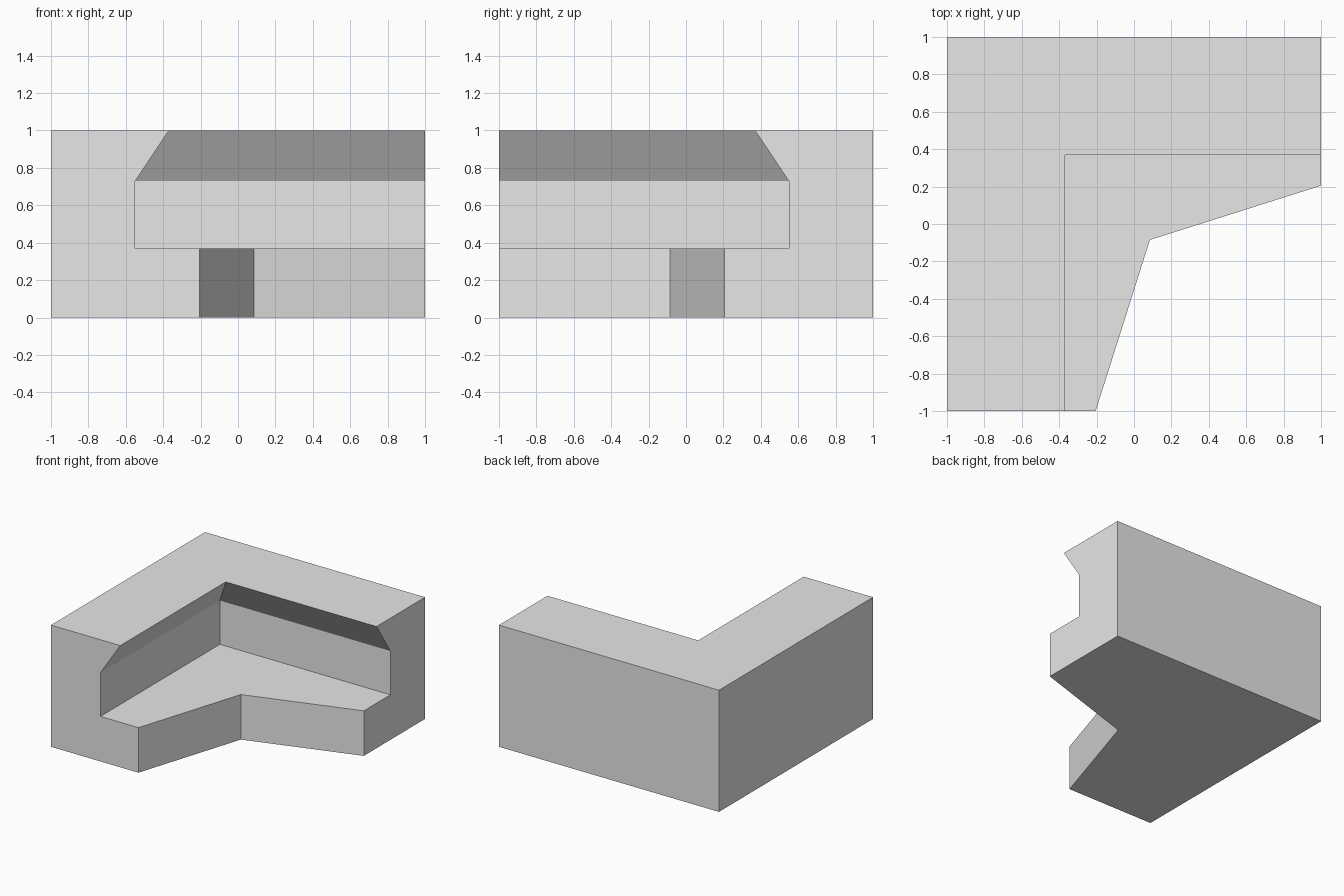
import bpy
import bmesh

cube = bpy.data.objects.get("Cube")
if cube:
    bpy.data.objects.remove(cube, do_unlink=True)

# Plain grey material
grey = bpy.data.materials.new("light grey")
grey.use_nodes = True
colour = (0.8, 0.8, 0.8, 1.0)
grey.diffuse_color = colour
grey.node_tree.nodes["Principled BSDF"].inputs["Base Color"].default_value = colour

# Wall profile: (offset at the open ends, offset at the inner corner, height)
profile = [
    (-1.0, -1.0, 0.0),       # outer foot
    (-0.205, 0.085, 0.0),    # ledge foot
    (-0.205, 0.085, 0.37),   # ledge lip
    (-0.55, -0.55, 0.37),    # back of ledge
    (-0.55, -0.55, 0.73),    # top of recess
    (-0.37, -0.37, 1.0),     # sloped overhang
    (-1.0, -1.0, 1.0),       # outer top
]

# Sweep the profile from the front end, round the mitred corner, to the side end
bm = bmesh.new()
stations = [
    [bm.verts.new((end, -1, z)) for end, corner, z in profile],
    [bm.verts.new((corner, -corner, z)) for end, corner, z in profile],
    [bm.verts.new((1, -end, z)) for end, corner, z in profile],
]
for a, b in zip(stations, stations[1:]):
    for i in range(len(profile)):
        j = (i + 1) % len(profile)
        bm.faces.new((a[i], a[j], b[j], b[i]))

# End caps
bm.faces.new(stations[0])
bm.faces.new(stations[-1][::-1])
bmesh.ops.recalc_face_normals(bm, faces=bm.faces)

mesh = bpy.data.meshes.new("corner_wall")
bm.to_mesh(mesh)
bm.free()
mesh.materials.append(grey)
wall = bpy.data.objects.new("corner_wall", mesh)
bpy.context.collection.objects.link(wall)
